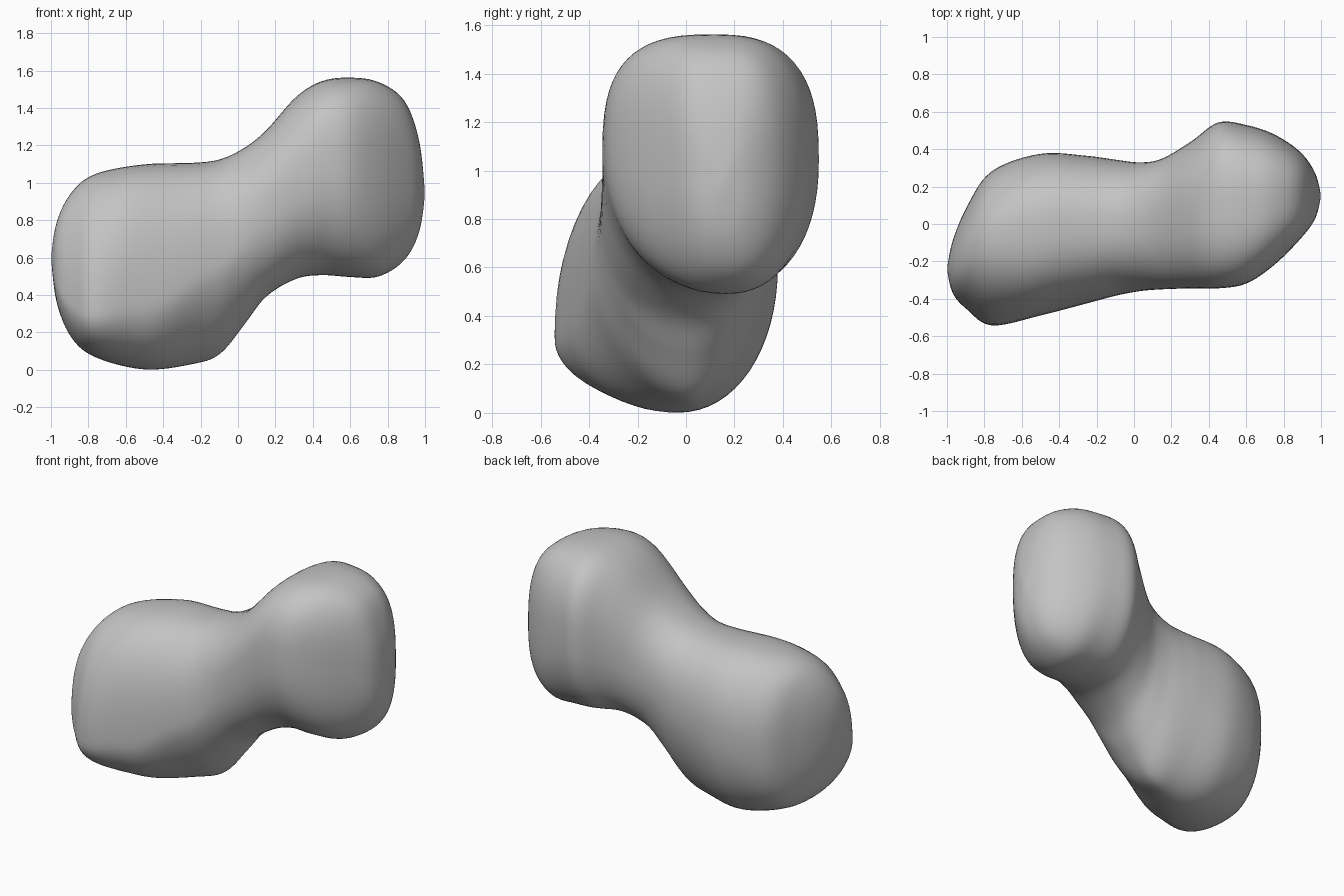
import bpy
import bmesh
from math import sin, cos, pi
from mathutils import Vector

# Extents of the body along its length: x, bottom, top, front, back
STATIONS = [
    (-1.0, .60, .60, -.24, -.24),
    (-.97, .36, .79, -.37, -.09),
    (-.89, .17, .95, -.46, .1),
    (-.76, .065, 1.05, -.545, .285),
    (-.5, 0, 1.1, -.49, .377),
    (-.25, .028, 1.107, -.425, .365),
    (-.1, .08, 1.125, -.385, .345),
    (.03, .235, 1.185, -.36, .33),
    (.15, .39, 1.28, -.35, .35),
    (.31, .485, 1.46, -.345, .445),
    (.45, .505, 1.545, -.345, .545),
    (.6, .495, 1.563, -.32, .53),
    (.75, .497, 1.54, -.22, .48),
    (.89, .585, 1.44, -.08, .385),
    (.97, .74, 1.22, .03, .27),
    (1.0, .94, .94, .15, .15),
]

# Cross-section character at a few places: x, then where across the width the
# lowest and highest points lie, how high the front and back bulges sit, and
# the squareness of the four quadrants (lower back round to lower front)
SHAPES = [
    (-.85, .52, .58, .23, .52, .82, .92, .95, .95),
    (-.5, .52, .57, .32, .55, .95, .88, .76, 1.0),
    (-.12, .55, .55, .45, .57, 1.2, .88, .82, 1.2),
    (.22, .55, .53, .52, .52, 1.0, .82, .82, .85),
    (.5, .57, .52, .56, .51, .9, .74, .68, .9),
    (.85, .55, .5, .52, .48, .82, .72, .68, .87),
]

STEPS = 6
SIDES = 64


def mix(a, b, t):
    return a + (b - a) * t


def catmull(p, q, r, s, t):
    return .5 * (2 * q + (r - p) * t + (2 * p - 5 * q + 4 * r - s) * t ** 2
                 + (3 * q - p - 3 * r + s) * t ** 3)


def smooth_stations(rows):
    """Yield smoothly interpolated rows between the given stations."""
    last = len(rows) - 1
    for i in range(last):
        around = [rows[max(0, min(last, i + k))] for k in (-1, 0, 1, 2)]
        for step in range(STEPS):
            yield [catmull(*column, step / STEPS) for column in zip(*around)]
    yield rows[last]


def shape_at(x):
    """Blend the cross-section character between its key places."""
    x = max(SHAPES[0][0], min(SHAPES[-1][0], x))
    for first, second in zip(SHAPES, SHAPES[1:]):
        if x <= second[0]:
            t = (x - first[0]) / (second[0] - first[0])
            t = t * t * (3 - 2 * t)
            return [mix(a, b, t) for a, b in zip(first[1:], second[1:])]


def section(row):
    """Build a closed outline from four rounded quadrants."""
    x, low, high, front, back = row
    bottom_at, top_at, front_at, back_at, *powers = shape_at(x)
    lowest = (mix(front, back, bottom_at), low)
    highest = (mix(front, back, top_at), high)
    foremost = (front, mix(low, high, front_at))
    rearmost = (back, mix(low, high, back_at))
    corners = [lowest, rearmost, highest, foremost, lowest]
    points = []
    per_side = SIDES // 4
    for index, power in enumerate(powers):
        start, end = corners[index], corners[index + 1]
        for step in range(per_side):
            angle = step / per_side * pi / 2
            rise, fall = sin(angle) ** power, cos(angle) ** power
            if index % 2 == 0:
                y = mix(start[0], end[0], rise)
                z = mix(end[1], start[1], fall)
            else:
                y = mix(end[0], start[0], fall)
                z = mix(start[1], end[1], rise)
            points.append(Vector((x, y, z)))
    return points


def loft(mesh, rows):
    """Skin the sections and close both ends on a single point."""
    bm = bmesh.new()
    rings = [[bm.verts.new(p) for p in section(row)] for row in rows]
    for ring, following in zip(rings, rings[1:]):
        for i in range(SIDES):
            j = (i + 1) % SIDES
            bm.faces.new((ring[i], ring[j], following[j], following[i]))
    bmesh.ops.remove_doubles(bm, verts=bm.verts, dist=.0005)
    bmesh.ops.recalc_face_normals(bm, faces=bm.faces)
    bm.to_mesh(mesh)
    bm.free()


def flat_material(name, colour):
    material = bpy.data.materials.new(name)
    material.use_nodes = True
    material.diffuse_color = colour
    for node in material.node_tree.nodes:
        if node.type == 'BSDF_PRINCIPLED':
            node.inputs["Base Color"].default_value = colour
    return material


default_cube = bpy.data.objects.get("Cube")
if default_cube:
    bpy.data.objects.remove(default_cube, do_unlink=True)

# Two-lobed rounded body
mesh = bpy.data.meshes.new("two_lobed_body")
loft(mesh, list(smooth_stations(STATIONS)))
body = bpy.data.objects.new("two_lobed_body", mesh)
bpy.context.collection.objects.link(body)
mesh.materials.append(flat_material("stone grey", (.55, .55, .55, 1)))

# Relax the skin slightly, then shade it smooth
relax = body.modifiers.new("relax", 'SMOOTH')
relax.factor = .5
relax.iterations = 4
for polygon in mesh.polygons:
    polygon.use_smooth = True
